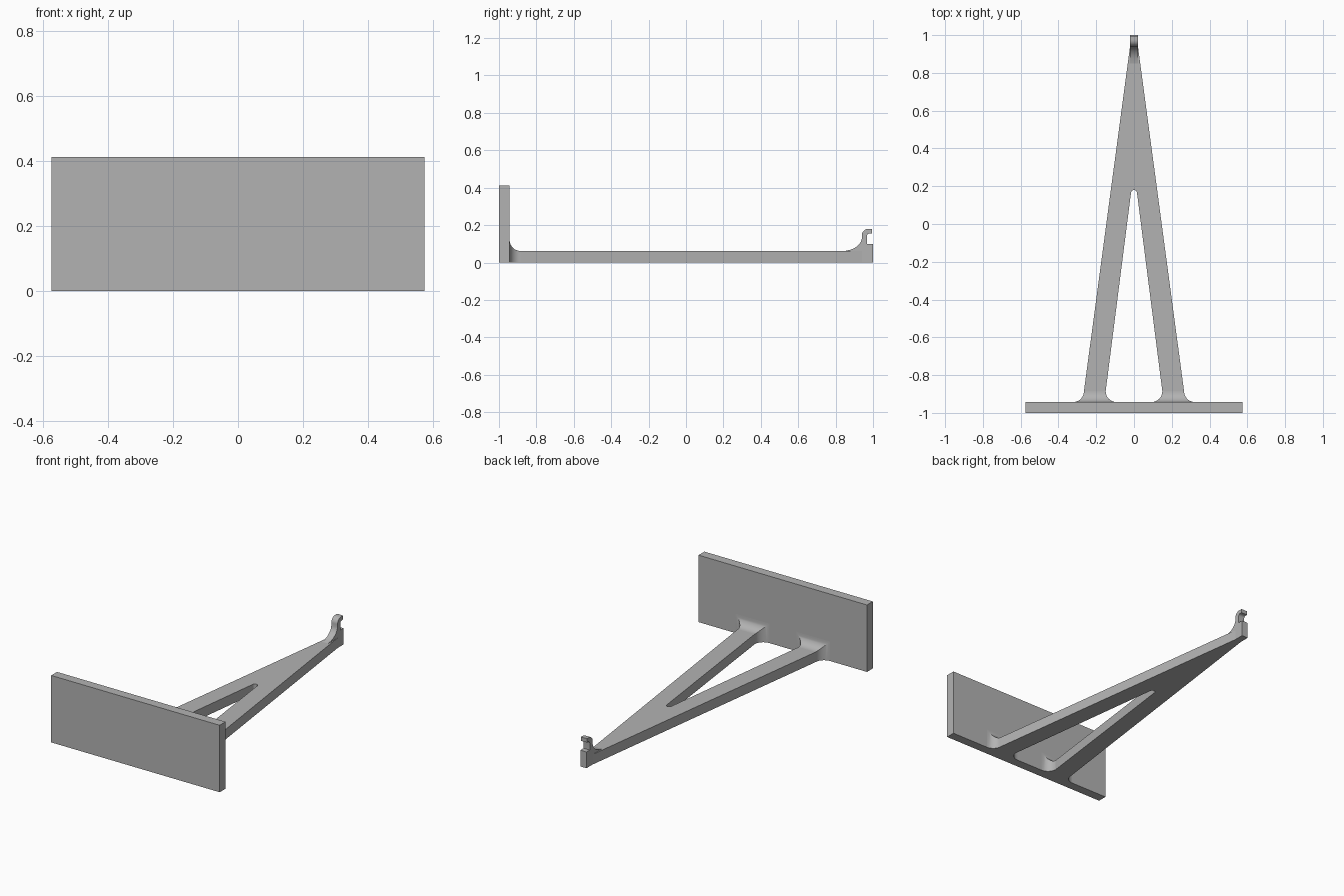
import bpy
import bmesh
from math import sin, cos, pi, sqrt, radians

if "Cube" in bpy.data.objects:
    bpy.data.objects.remove(bpy.data.objects["Cube"])

grey = bpy.data.materials.new("plain grey")
grey.use_nodes = True
COLOUR = (0.45, 0.45, 0.45, 1)
grey.diffuse_color = COLOUR
grey.node_tree.nodes["Principled BSDF"].inputs["Base Color"].default_value = COLOUR

PLATE_BACK = -0.943
RADIUS = 0.058
THICK = 0.062
LEG_START = PLATE_BACK + RADIUS
LEG_IN, LEG_OUT = 0.15, 0.265
TIP_HALF, TIP_START = 0.021, 0.94


def finish(name, bm):
    bmesh.ops.recalc_face_normals(bm, faces=bm.faces)
    mesh = bpy.data.meshes.new(name)
    bm.to_mesh(mesh)
    bm.free()
    mesh.materials.append(grey)
    obj = bpy.data.objects.new(name, mesh)
    bpy.context.collection.objects.link(obj)
    bpy.ops.object.select_all(action="DESELECT")
    obj.select_set(True)
    bpy.context.view_layer.objects.active = obj
    bpy.ops.object.shade_smooth_by_angle(angle=radians(30))


def prism(name, points, offset):
    """Extrude a flat 3D outline along an offset."""
    bm = bmesh.new()
    face = bm.faces.new([bm.verts.new(p) for p in points])
    new = bmesh.ops.extrude_face_region(bm, geom=[face])["geom"]
    moved = [v for v in new if isinstance(v, bmesh.types.BMVert)]
    bmesh.ops.translate(bm, verts=moved, vec=offset)
    finish(name, bm)


def arc(cx, cy, r, start, end, steps):
    angles = [radians(start + (end - start) * i / steps) for i in range(steps + 1)]
    return [(cx + r * cos(a), cy + r * sin(a)) for a in angles]


# Upright plate at the front
W, H = 0.575, 0.413
prism("front_plate", [(-W, -1, 0), (W, -1, 0), (W, -1, H), (-W, -1, H)],
      (0, PLATE_BACK + 1, 0))

# Tapered forked arm with a round slot end
outline = [(-LEG_IN, LEG_START), (-LEG_OUT, LEG_START), (-TIP_HALF, TIP_START),
           (TIP_HALF, TIP_START), (LEG_OUT, LEG_START), (LEG_IN, LEG_START)]
outline += arc(0, 0.164, 0.016, 0, 180, 10)
prism("forked_arm", [(x, y, 0) for x, y in outline], (0, 0, THICK))

# Flared leg roots blending into the plate
STEPS = 10
for side, label in ((1, "left"), (-1, "right")):
    bm = bmesh.new()
    rings = []
    for i in range(STEPS + 1):
        a = pi / 2 * i / STEPS
        flare = RADIUS * (1 - cos(a))
        y = LEG_START - RADIUS * sin(a)
        x0, x1, top = LEG_IN - flare, LEG_OUT + flare, THICK + flare
        rings.append([bm.verts.new((side * x, y, z)) for x, z in
                      ((x0, 0), (x1, 0), (x1, top), (x0, top))])
    for a, b in zip(rings, rings[1:]):
        for k in range(4):
            n = (k + 1) % 4
            bm.faces.new((a[k], a[n], b[n], b[k]))
    bm.faces.new(rings[0])
    bm.faces.new(rings[-1])
    finish(label + "_leg_root", bm)

# Tip block with its clip hook
profile = [(TIP_START, 0), (1, 0), (1, 0.1), (0.968, 0.1)]
profile += arc(0.982, 0.142, 0.014, 180, 90, 5)
profile += [(0.995, 0.156), (0.995, 0.18)]
profile += arc(0.975, 0.145, 0.035, 90, 180, 8)
profile += [(0.94, 0.128), (0.936, 0.113), (0.928, 0.1), (0.916, 0.088),
            (0.9, 0.077), (0.878, 0.068), (0.85, THICK), (TIP_START, THICK)]
prism("tip_hook", [(-TIP_HALF, y, z) for y, z in profile], (2 * TIP_HALF, 0, 0))
